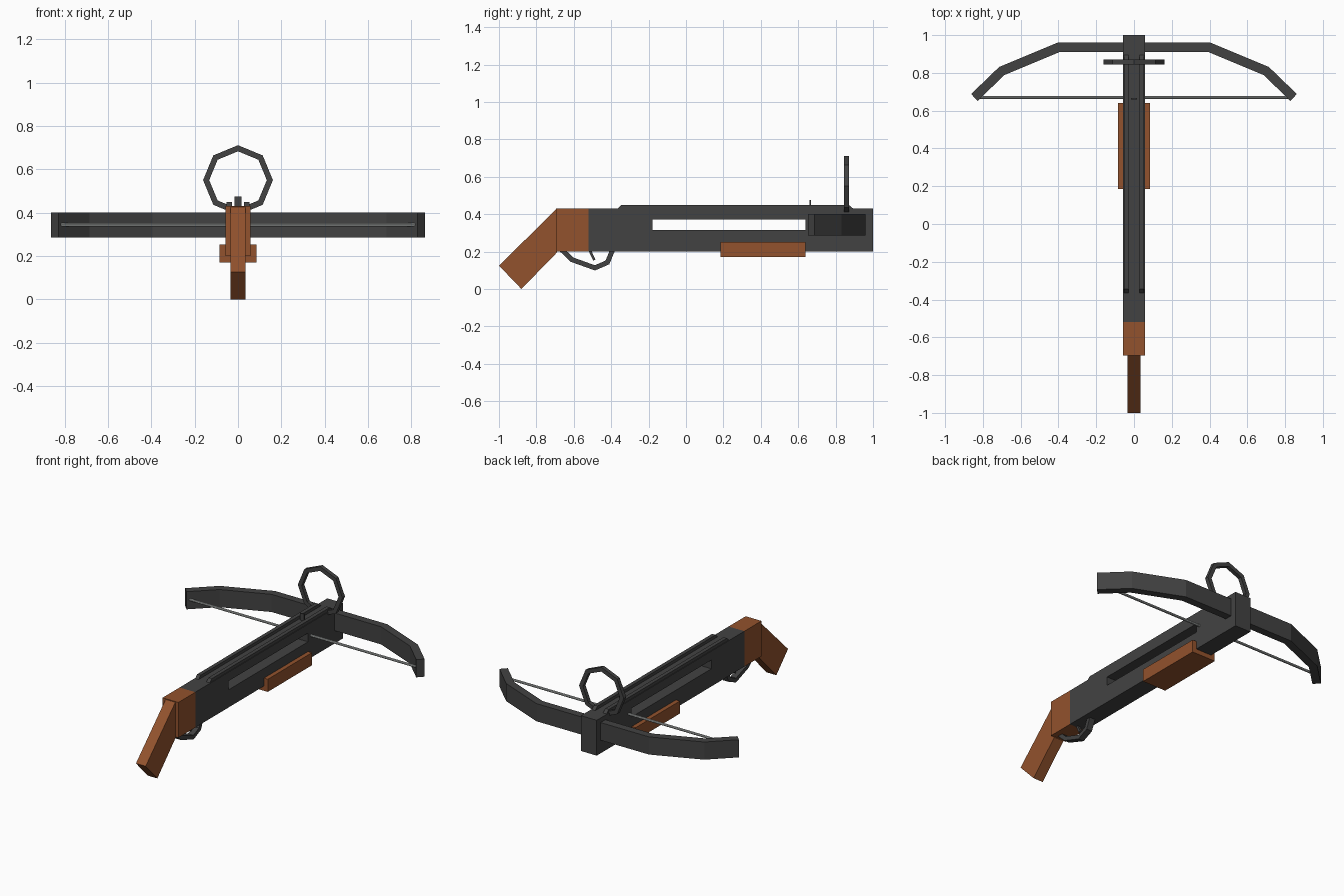
import bpy
import bmesh
import math
from mathutils import Vector

cube = bpy.data.objects.get("Cube")
if cube:
    bpy.data.objects.remove(cube, do_unlink=True)


def material(name, rgb):
    mat = bpy.data.materials.new(name)
    mat.use_nodes = True
    mat.diffuse_color = (*rgb, 1)
    mat.node_tree.nodes["Principled BSDF"].inputs["Base Color"].default_value = (*rgb, 1)
    return mat


METAL = material("dark metal", (0.055, 0.055, 0.055))
WOOD = material("brown wood", (0.29, 0.085, 0.026))
CORD = material("pale cord", (0.45, 0.47, 0.46))

# Each plane maps a flat point plus a depth to 3D
PLANES = {
    "yz": lambda p, d: Vector((d, p[0], p[1])),
    "xz": lambda p, d: Vector((p[0], d, p[1])),
    "xy": lambda p, d: Vector((p[0], p[1], d)),
}


def solid(name, plane, polygons, low, high, mat):
    """Extrude adjoining flat polygons between two depths."""
    place = PLANES[plane]
    bm = bmesh.new()
    for poly in polygons:
        bm.faces.new([bm.verts.new(place(p, low)) for p in poly])
    bmesh.ops.remove_doubles(bm, verts=bm.verts, dist=1e-5)
    grown = bmesh.ops.extrude_face_region(bm, geom=bm.faces[:], use_keep_orig=True)
    moved = [g for g in grown["geom"] if isinstance(g, bmesh.types.BMVert)]
    bmesh.ops.translate(bm, verts=moved, vec=place((0, 0), high - low))
    bmesh.ops.recalc_face_normals(bm, faces=bm.faces)
    mesh = bpy.data.meshes.new(name)
    bm.to_mesh(mesh)
    bm.free()
    mesh.materials.append(mat)
    obj = bpy.data.objects.new(name, mesh)
    bpy.context.collection.objects.link(obj)
    return obj


def box(name, x, y, z, mat):
    outline = [(y[0], z[0]), (y[1], z[0]), (y[1], z[1]), (y[0], z[1])]
    return solid(name, "yz", [outline], x[0], x[1], mat)


def ribbon(path, width, closed=False):
    """Quads of even width along a flat path, with mitred corners."""
    pts = [Vector(p) for p in path]
    n = len(pts)
    pairs = []
    for i, p in enumerate(pts):
        before = pts[i - 1] if closed or i else None
        after = pts[(i + 1) % n] if closed or i < n - 1 else None
        d1 = (p - before).normalized() if before else (after - p).normalized()
        d2 = (after - p).normalized() if after else d1
        tangent = (d1 + d2).normalized()
        side = Vector((-tangent.y, tangent.x)) * (width / 2 / tangent.dot(d1))
        pairs.append((p + side, p - side))
    quads = []
    for i in range(n if closed else n - 1):
        (a, b), (c, d) = pairs[i], pairs[(i + 1) % n]
        quads.append([a, b, d, c])
    return quads


# Body with a long slot cut through its sides
body = box("body", (-0.057, 0.057), (-0.52, 1.0), (0.2, 0.43), METAL)
cutter = box("slot_cutter", (-0.2, 0.2), (-0.18, 0.64), (0.315, 0.372), METAL)
cutter.hide_render = True
cut = body.modifiers.new("slot", "BOOLEAN")
cut.operation = "DIFFERENCE"
cut.solver = "EXACT"
cut.object = cutter
bpy.context.view_layer.objects.active = body
bpy.ops.object.modifier_apply(modifier=cut.name)
bpy.data.objects.remove(cutter, do_unlink=True)

# Top rails with sloping ends
rail = [(-0.37, 0.425), (0.9, 0.425), (0.87, 0.45), (-0.345, 0.45)]
for name, side in (("left_rail", 1), ("right_rail", -1)):
    solid(name, "yz", [rail], side * 0.028, side * 0.053, METAL)

# Wooden stock, angled grip and foregrip
box("stock", (-0.057, 0.057), (-0.695, -0.52), (0.2, 0.43), WOOD)
grip = [(-0.69, 0.43), (-1.0, 0.125), (-0.88, 0.0), (-0.69, 0.195)]
solid("grip", "yz", [grip], -0.035, 0.035, WOOD)
box("foregrip", (-0.085, 0.085), (0.185, 0.64), (0.17, 0.252), WOOD)

# Trigger and guard
guard = [(-0.665, 0.21), (-0.61, 0.157), (-0.487, 0.113), (-0.42, 0.142), (-0.392, 0.21)]
solid("trigger_guard", "yz", ribbon(guard, 0.026), -0.02, 0.02, METAL)
trigger = [(-0.515, 0.21), (-0.505, 0.185), (-0.49, 0.155)]
solid("trigger", "yz", ribbon(trigger, 0.014), -0.01, 0.01, METAL)

# Bow limbs, mirrored about the middle
limb = [(0.4, 0.935), (0.7, 0.81), (0.845, 0.67)]
bow = [(-x, y) for x, y in reversed(limb)] + limb
solid("bow", "xy", ribbon(bow, 0.05), 0.285, 0.4, METAL)

# String
bpy.ops.mesh.primitive_cylinder_add(
    vertices=8, radius=0.008, depth=1.64, location=(0, 0.67, 0.345),
    rotation=(0, math.pi / 2, 0))
string = bpy.context.object
string.name = "string"
string.data.materials.append(CORD)

# Eight-sided ring sight and rear post
ring = []
for i in range(8):
    angle = math.tau * i / 8
    ring.append((0.147 * math.sin(angle), 0.55 + 0.147 * math.cos(angle)))
solid("ring_sight", "xz", ribbon(ring, 0.026, closed=True), 0.845, 0.871, METAL)
box("rear_sight", (-0.015, 0.015), (0.66, 0.668), (0.425, 0.475), METAL)
